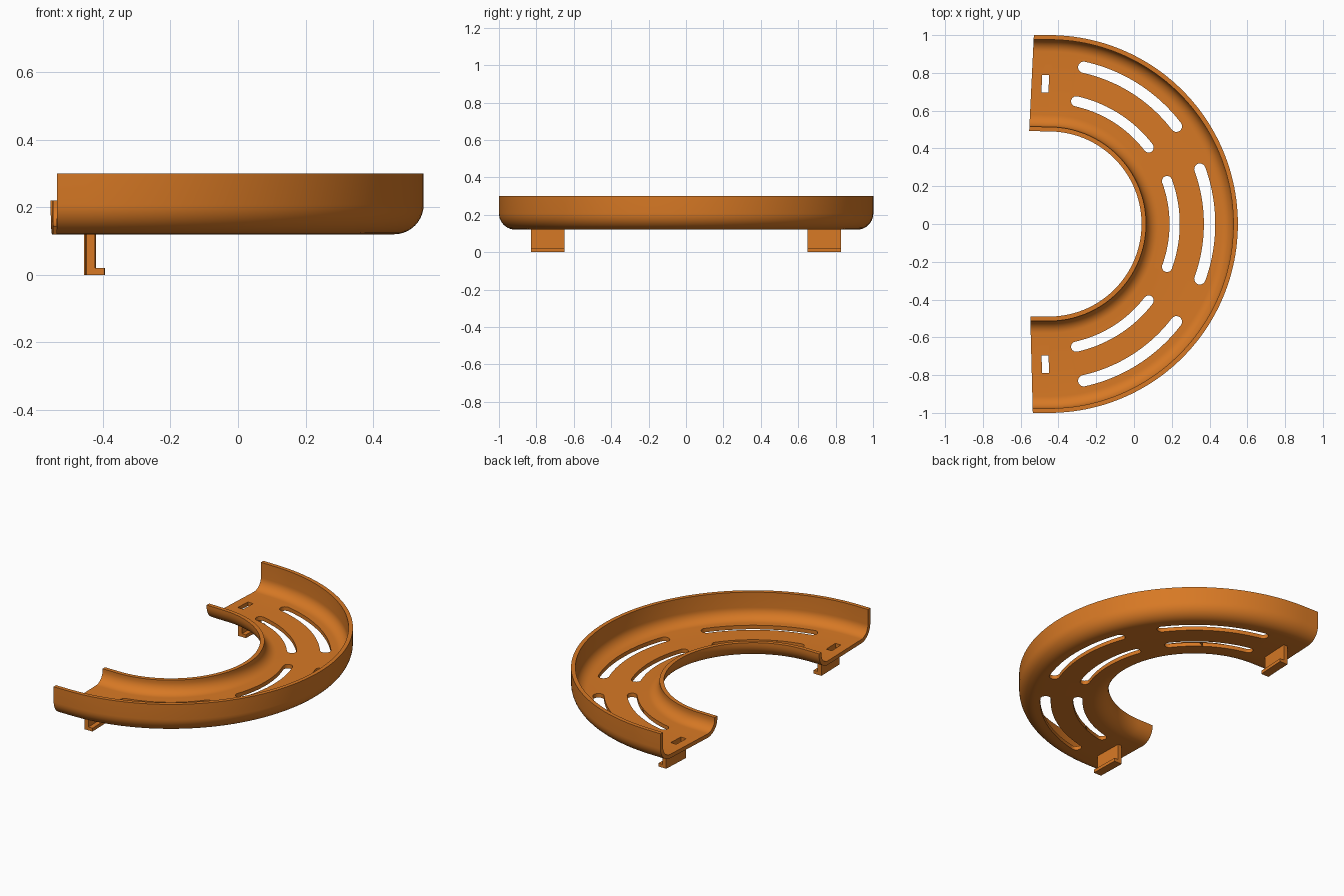
import bpy, bmesh, math
from mathutils import Vector

if "Cube" in bpy.data.objects:
    bpy.data.objects.remove(bpy.data.objects["Cube"])

CX = -0.45                      # centre of the half ring (y = 0)
R_IN, R_OUT = 0.49, 1.0
Z0, Z_IN, Z_OUT, T = 0.12, 0.22, 0.30, 0.024
FIL = 0.088                     # outer fillet radius

mat = bpy.data.materials.new("orange")
mat.diffuse_color = (0.68, 0.19, 0.018, 1)
mat.use_nodes = True
mat.node_tree.nodes["Principled BSDF"].inputs["Base Color"].default_value = mat.diffuse_color


def add_object(name, bm):
    bmesh.ops.recalc_face_normals(bm, faces=bm.faces)
    me = bpy.data.meshes.new(name)
    bm.to_mesh(me)
    bm.free()
    me.materials.append(mat)
    ob = bpy.data.objects.new(name, me)
    bpy.context.collection.objects.link(ob)
    return ob


def prism(name, pts, z0, z1):
    bm = bmesh.new()
    f = bm.faces.new([bm.verts.new((x, y, z0)) for x, y in pts])
    ext = bmesh.ops.extrude_face_region(bm, geom=[f])["geom"]
    bmesh.ops.translate(bm, vec=(0, 0, z1 - z0),
                        verts=[v for v in ext if isinstance(v, bmesh.types.BMVert)])
    return add_object(name, bm)


def arc(cx, cy, r, a0, a1, n):
    return [(cx + r * math.cos(math.radians(a0 + (a1 - a0) * i / n)),
             cy + r * math.sin(math.radians(a0 + (a1 - a0) * i / n))) for i in range(n + 1)]


# Tray cross-section: (radius, height), a channel with a low inner and a tall outer wall
zc = Z0 + FIL
ri = FIL - T
section = [(R_IN, Z_IN)]
section += arc(R_IN + FIL, zc, FIL, 180, 270, 10)
section += arc(R_OUT - FIL, zc, FIL, 270, 360, 10)
section += [(R_OUT, Z_OUT), (R_OUT - T, Z_OUT)]
section += arc(R_OUT - FIL, zc, ri, 360, 270, 10)
section += arc(R_IN + FIL, zc, ri, 270, 180, 10)
section += [(R_IN + T, Z_IN)]

# Sweep frames: half circle plus a short, slightly splayed tail at each end
MID = (R_IN + R_OUT) / 2


def frame(px, py, deg):
    a = math.radians(deg)
    return Vector((px, py)), Vector((math.cos(a), math.sin(a)))


frames = [frame(-0.5425, -MID, -88.5)]
for i in range(97):
    d = -90 + 180 * i / 96
    a = math.radians(d)
    frames.append(frame(CX + MID * math.cos(a), MID * math.sin(a), d))
frames.append(frame(-0.5425, MID + 0.002, 87.2))

bm = bmesh.new()
rings = []
for p, n in frames:
    ring = []
    for r, z in section:
        q = p + n * (r - MID)
        ring.append(bm.verts.new((q.x, q.y, z)))
    rings.append(ring)
m = len(section)
for a, b in zip(rings, rings[1:]):
    for k in range(m):
        bm.faces.new((a[k], a[(k + 1) % m], b[(k + 1) % m], b[k]))
bm.faces.new(rings[0])
bm.faces.new(rings[-1])
tray = add_object("curved_tray", bm)

# Cutters: curved slots with round ends
cutters = []
for centre in (-57.5, 0, 57.5):
    for r, half, w in ((0.665, 20, 0.027), (0.85, 20, 0.03)):
        a0, a1 = centre - half, centre + half
        e0 = arc(CX, 0, r, a0, a0, 1)[0]
        e1 = arc(CX, 0, r, a1, a1, 1)[0]
        pts = arc(CX, 0, r + w, a0, a1, 24)
        pts += arc(*e1, w, a1, a1 + 180, 10)[1:-1]
        pts += arc(CX, 0, r - w, a1, a0, 24)
        pts += arc(*e0, w, a0 + 180, a0 + 360, 10)[1:-1]
        cutters.append(prism("slot_cutter", pts, 0.05, 0.2))


# Rectangles tilted to follow the splayed tray ends
def skewed(x0, x1, y0, y1, side):
    s = 0.049 if side > 0 else 0.025
    return [(x + s * (y - 0.745), side * y) for x, y in ((x0, y0), (x1, y0), (x1, y1), (x0, y1))]


for side in (1, -1):
    cutters.append(prism("clip_hole_cutter", skewed(-0.488, -0.451, 0.697, 0.788, side), 0.05, 0.2))

bpy.context.view_layer.objects.active = tray
for c in cutters:
    mod = tray.modifiers.new("cut", 'BOOLEAN')
    mod.operation = 'DIFFERENCE'
    mod.solver = 'EXACT'
    mod.object = c
    bpy.ops.object.modifier_apply(modifier=mod.name)
    bpy.data.objects.remove(c)

bpy.ops.object.select_all(action='DESELECT')
tray.select_set(True)
bpy.ops.object.shade_smooth_by_angle(angle=math.radians(30))

# L-shaped clips under both ends
for side, label in ((1, "back"), (-1, "front")):
    prism(label + "_clip_leg", skewed(-0.451, -0.425, 0.65, 0.828, side), 0.0, Z0 + 0.005)
    prism(label + "_clip_lip", skewed(-0.4255, -0.398, 0.65, 0.828, side), 0.0, 0.02)
